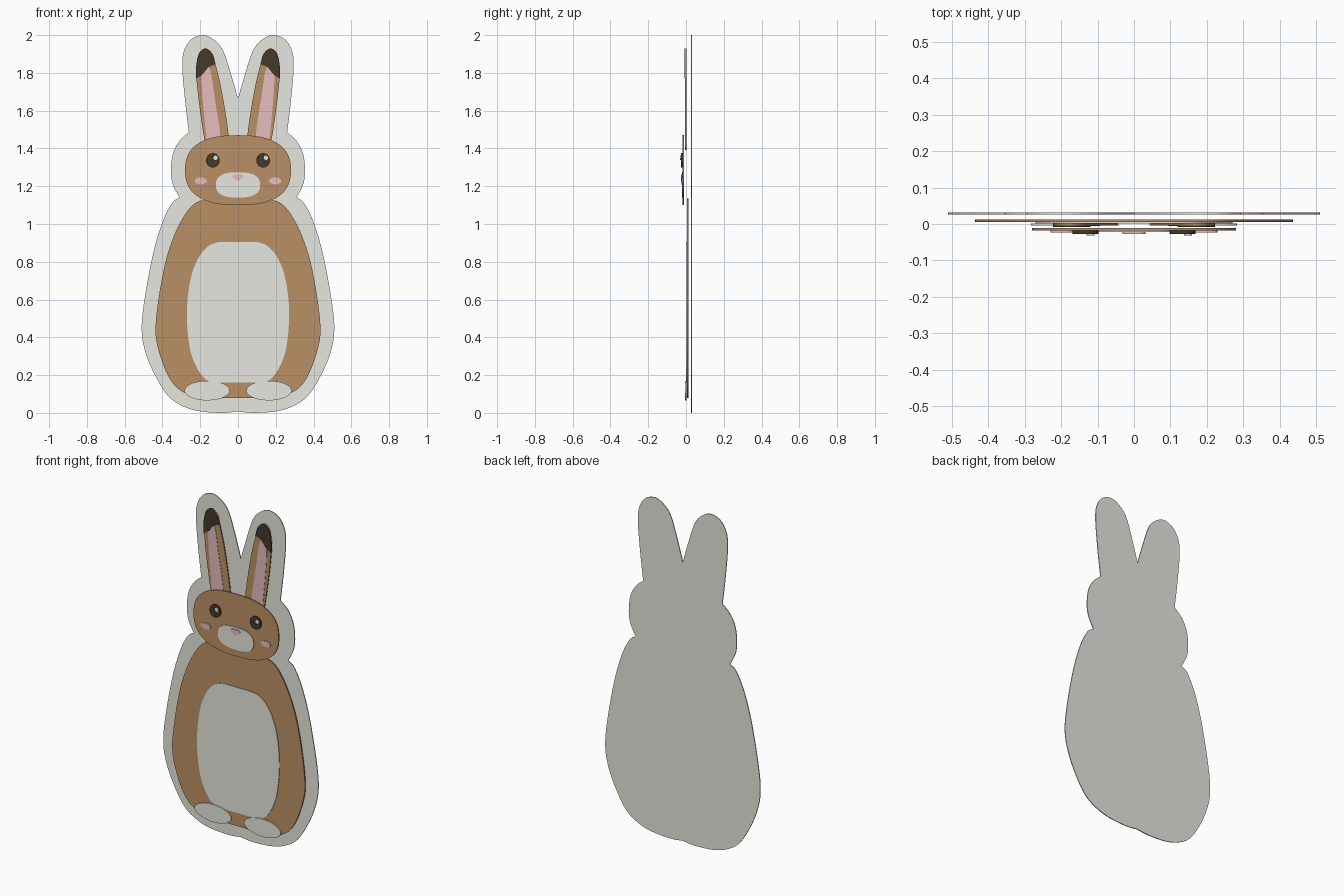
import bpy, bmesh, math
from mathutils import Vector

cube = bpy.data.objects.get("Cube")
if cube:
    bpy.data.objects.remove(cube, do_unlink=True)


def material(name, r, g, b):
    mat = bpy.data.materials.new(name)
    mat.use_nodes = True
    mat.diffuse_color = (r, g, b, 1)
    shader = next(n for n in mat.node_tree.nodes if n.type == 'BSDF_PRINCIPLED')
    shader.inputs["Base Color"].default_value = (r, g, b, 1)
    return mat


cream = material("cream white", 0.80, 0.80, 0.75)
brown = material("fur brown", 0.50, 0.28, 0.13)
pink = material("soft pink", 0.78, 0.51, 0.51)
dark = material("dark brown", 0.06, 0.04, 0.023)


def spline(points, closed=False, steps=6):
    """Smooth curve through the points, sampled evenly on each span."""
    p = [Vector(q) for q in points]
    n = len(p)
    result = []
    for i in range(n if closed else n - 1):
        if closed:
            a, b, c, d = (p[(i + k) % n] for k in (-1, 0, 1, 2))
        else:
            a, b, c, d = (p[min(max(i + k, 0), n - 1)] for k in (-1, 0, 1, 2))
        for s in range(steps):
            t = s / steps
            result.append(b + (c - a) * t / 2
                          + (a * 2 - b * 5 + c * 4 - d) * t**2 / 2
                          + (b * 3 - a - c * 3 + d) * t**3 / 2)
    if not closed:
        result.append(p[-1])
    return result


def mirrored(half):
    """Close a half outline that starts and ends on the centre line."""
    return list(half) + [Vector((-q[0], q[1])) for q in reversed(half[1:-1])]


def flipped(outline):
    return [(-q[0], q[1]) for q in outline]


def oval(x, z, rx, rz, power=2, count=48):
    """Ellipse, or a squarer oval when power is above two."""
    points = []
    for i in range(count):
        a = math.tau * i / count
        c, s = math.cos(a), math.sin(a)
        points.append((x + rx * math.copysign(abs(c) ** (2 / power), c),
                       z + rz * math.copysign(abs(s) ** (2 / power), s)))
    return points


def plate(name, outline, front, back, mat):
    """Flat cut-out standing upright between two depths."""
    bm = bmesh.new()
    face = bm.faces.new([bm.verts.new((q[0], front, q[1])) for q in outline])
    extruded = bmesh.ops.extrude_face_region(bm, geom=[face], use_keep_orig=True)
    moved = [v for v in extruded["geom"] if isinstance(v, bmesh.types.BMVert)]
    bmesh.ops.translate(bm, verts=moved, vec=(0, back - front, 0))
    bmesh.ops.recalc_face_normals(bm, faces=bm.faces)
    mesh = bpy.data.meshes.new(name)
    bm.to_mesh(mesh)
    bm.free()
    mesh.materials.append(mat)
    obj = bpy.data.objects.new(name, mesh)
    bpy.context.collection.objects.link(obj)
    return obj


def pair(name, outline, front, back, mat):
    plate("left_" + name, outline, front, back, mat)
    plate("right_" + name, flipped(outline), front, back, mat)


# Backing board: body, head and ear arcs meeting at sharp corners
body_arc = spline([(0, 0.008), (0.08, 0), (0.2, 0.008), (0.29, 0.035), (0.37, 0.09),
                   (0.44, 0.2), (0.49, 0.32), (0.51, 0.44), (0.495, 0.6),
                   (0.45, 0.84), (0.4, 1.01), (0.35, 1.11), (0.31, 1.14)])
head_arc = spline([(0.31, 1.14), (0.345, 1.21), (0.355, 1.28), (0.345, 1.37),
                   (0.31, 1.44), (0.26, 1.485)])
ear_arc = spline([(0.26, 1.485), (0.28, 1.65), (0.295, 1.83), (0.285, 1.92),
                  (0.245, 1.98), (0.18, 2), (0.12, 1.97), (0.08, 1.92),
                  (0.045, 1.82), (0, 1.665)])
plate("backing_board", mirrored(body_arc[:-1] + head_arc[:-1] + ear_arc),
      0.026, 0.031, cream)

# Body and belly
body = spline([(0, 0.08), (0.18, 0.08), (0.27, 0.1), (0.34, 0.15), (0.39, 0.24),
               (0.43, 0.37), (0.435, 0.48), (0.41, 0.67), (0.37, 0.85),
               (0.31, 1), (0.24, 1.1), (0.16, 1.13), (0, 1.135)])
plate("body", mirrored(body), 0.005, 0.012, brown)
belly = spline([(0, 0.16), (0.14, 0.165), (0.2, 0.21), (0.25, 0.32), (0.27, 0.48),
                (0.265, 0.62), (0.24, 0.75), (0.19, 0.85), (0.12, 0.9), (0, 0.905)])
plate("belly", mirrored(belly), 0.001, 0.005, cream)

# Feet
pair("foot", oval(0.163, 0.118, 0.12, 0.052), -0.004, 0.002, cream)

# Ears with pink lining and dark tips
ear = spline([(0.06, 1.4), (0.05, 1.47), (0.085, 1.7), (0.12, 1.85), (0.135, 1.9),
              (0.17, 1.928), (0.205, 1.905), (0.22, 1.84), (0.22, 1.77),
              (0.205, 1.63), (0.18, 1.46), (0.16, 1.4)], closed=True)
pair("ear", ear, -0.004, 0.003, brown)
lining = spline([(0.105, 1.43), (0.095, 1.48), (0.125, 1.68), (0.145, 1.81),
                 (0.17, 1.835), (0.19, 1.8), (0.19, 1.7), (0.17, 1.48),
                 (0.16, 1.43)], closed=True)
pair("ear_lining", lining, -0.006, -0.004, pink)
tip_edge = spline([(0.221, 1.77), (0.19, 1.79), (0.155, 1.83), (0.119, 1.845)])
tip_top = spline([(0.119, 1.845), (0.135, 1.9), (0.17, 1.929), (0.205, 1.906),
                  (0.221, 1.84), (0.221, 1.77)])
pair("ear_tip", tip_edge[:-1] + tip_top[:-1], -0.008, -0.004, dark)

# Head and muzzle
plate("head", oval(0, 1.285, 0.28, 0.185, 2.5, 80), -0.018, -0.011, brown)
plate("muzzle", oval(0, 1.207, 0.117, 0.067, 2.6), -0.022, -0.018, cream)

# Cheeks, nose and eyes
pair("cheek", oval(0.197, 1.228, 0.032, 0.018), -0.024, -0.018, pink)
nose = spline([(0, 1.226), (0.02, 1.239), (0.031, 1.253), (0.02, 1.262), (0, 1.262)])
plate("nose", mirrored(nose), -0.027, -0.022, pink)
pair("eye", oval(0.133, 1.337, 0.036, 0.038), -0.027, -0.018, dark)

# Eye highlights sit on the same side of both eyes
for side, x in (("left", 0.148), ("right", -0.119)):
    plate(side + "_eye_highlight", oval(x, 1.35, 0.011, 0.012, count=20),
          -0.031, -0.027, cream)
